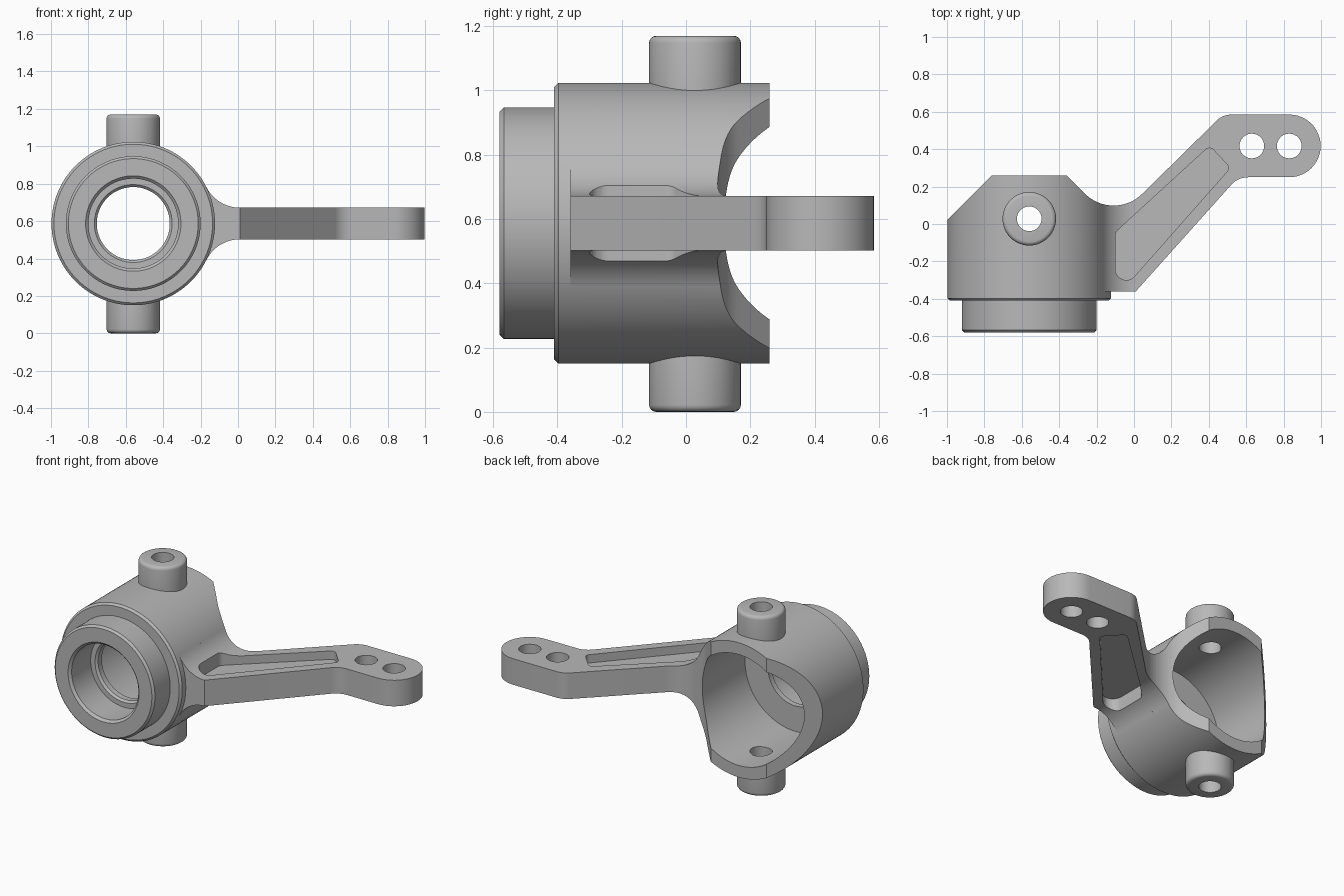
import bpy, bmesh
from math import sin, cos, tan, pi, atan2, radians
from mathutils import Vector

cube = bpy.data.objects.get("Cube")
if cube:
    bpy.data.objects.remove(cube, do_unlink=True)

AX, AZ = -0.56, 0.587          # housing axis
PIN_Y = 0.028                  # pivot pin position
ARM_HALF = 0.0845              # half thickness of the arm

metal = bpy.data.materials.new("grey_metal")
metal.use_nodes = True
grey = (0.48, 0.48, 0.48, 1)
metal.diffuse_color = grey
metal.node_tree.nodes["Principled BSDF"].inputs["Base Color"].default_value = grey


def finish(name, bm):
    """Turn all faces outward and make the object."""
    bm.normal_update()
    bmesh.ops.recalc_face_normals(bm, faces=bm.faces[:])
    if bm.calc_volume(signed=True) < 0:
        bmesh.ops.reverse_faces(bm, faces=bm.faces[:])
    mesh = bpy.data.meshes.new(name)
    bm.to_mesh(mesh)
    bm.free()
    mesh.materials.append(metal)
    obj = bpy.data.objects.new(name, mesh)
    bpy.context.scene.collection.objects.link(obj)
    return obj


def lathe(name, profile, axis, centre, seg=96):
    """Capped solid of revolution from (radius, height) points."""
    bm = bmesh.new()
    rings = []
    for r, h in profile:
        ring = []
        for i in range(seg):
            a = 2 * pi * (i + 0.5) / seg
            u, v = centre[0] + r * cos(a), centre[1] + r * sin(a)
            ring.append(bm.verts.new((u, h, v) if axis == "y" else (u, v, h)))
        rings.append(ring)
    for lo, hi in zip(rings, rings[1:]):
        for i in range(seg):
            j = (i + 1) % seg
            bm.faces.new((lo[i], lo[j], hi[j], hi[i]))
    bm.faces.new(rings[0])
    bm.faces.new(rings[-1])
    return finish(name, bm)


def prism(name, outline, axis, lo, hi):
    """Extrude a flat outline along y or z."""
    bm = bmesh.new()
    place = (lambda p, h: (p[0], h, p[1])) if axis == "y" else (lambda p, h: (p[0], p[1], h))
    a = [bm.verts.new(place(p, lo)) for p in outline]
    b = [bm.verts.new(place(p, hi)) for p in outline]
    bm.faces.new(a)
    bm.faces.new(b)
    for i in range(len(a)):
        j = (i + 1) % len(a)
        bm.faces.new((a[i], a[j], b[j], b[i]))
    return finish(name, bm)


def rounded(corners, steps=12):
    """Outline from (x, y, fillet radius) corners."""
    out = []
    for i, (x, y, r) in enumerate(corners):
        p = Vector((x, y))
        if r == 0:
            out.append(p)
            continue
        a = (Vector(corners[i - 1][:2]) - p).normalized()
        b = (Vector(corners[(i + 1) % len(corners)][:2]) - p).normalized()
        half = a.angle(b) / 2
        c = p + (a + b).normalized() * (r / sin(half))
        u, v = p + a * (r / tan(half)) - c, p + b * (r / tan(half)) - c
        start = atan2(u.y, u.x)
        sweep = (atan2(v.y, v.x) - start + pi) % (2 * pi) - pi
        for k in range(steps + 1):
            t = start + sweep * k / steps
            out.append(c + Vector((cos(t), sin(t))) * r)
    return out


def volume(mesh):
    bm = bmesh.new()
    bm.from_mesh(mesh)
    result = bm.calc_volume()
    bm.free()
    return result


def combine(target, tool, operation):
    """Boolean with the first solver that gives a sound solid."""
    before = volume(target.data)
    mod = target.modifiers.new("combine", "BOOLEAN")
    mod.operation, mod.object = operation, tool
    for solver in ("EXACT", "MANIFOLD", "FLOAT"):
        mod.solver = solver
        bpy.context.view_layer.update()
        depsgraph = bpy.context.evaluated_depsgraph_get()
        mesh = bpy.data.meshes.new_from_object(target.evaluated_get(depsgraph))
        if volume(mesh) > 0.2 * before:
            target.data = mesh
            break
    target.modifiers.clear()
    bpy.data.objects.remove(tool, do_unlink=True)


# Housing barrel with front collar
knuckle = lathe("steering_knuckle", [
    (0.347, -0.58), (0.36, -0.567), (0.36, -0.41), (0.424, -0.41),
    (0.437, -0.397), (0.437, 0.26)], "y", (AX, AZ), 128)

# Vertical pivot pins with rounded ends
rim = [(0.143 - 0.022 * (1 - sin(t)), 0.022 * (1 - cos(t)))
       for t in (k * pi / 8 for k in range(5))]
pins = lathe("pivot_pins", rim + [(r, 1.17 - h) for r, h in reversed(rim)],
             "z", (AX, PIN_Y), 64)
combine(knuckle, pins, "UNION")

# Arm: side profile flaring into the barrel, trimmed by its plan outline
flare = [(1.1, ARM_HALF)]
for k in range(17):
    t = radians(-90 - 63.4 * k / 16)
    flare.append((0.01 + 0.2 * cos(t), ARM_HALF + 0.2 + 0.2 * sin(t)))
flare.append((-0.25, 0.172))
arm = prism("steering_arm", [(x, AZ + h) for x, h in flare]
            + [(x, AZ - h) for x, h in reversed(flare)], "y", -0.5, 0.8)
plan = rounded([
    (-0.4, -0.36, 0), (0.01, -0.36, 0), (0.556, 0.25, 0.12),
    (0.998, 0.25, 0.1673), (0.998, 0.585, 0.1673), (0.475, 0.585, 0.12),
    (0.0, 0.14, 0), (-0.4, 0.4, 0)])
combine(arm, prism("arm_plan", plan, "z", 0.1, 1.1), "INTERSECT")
combine(knuckle, arm, "UNION")

# Slanted rear corners, the arm side sweeping into the arm
cuts = [
    [(-1.2, -0.18), (-0.66, 0.36), (-0.66, 0.8), (-1.2, 0.8)],
    rounded([(-0.5, 0.4, 0), (-0.11, 0.01, 0.217), (0.475, 0.585, 0),
             (0.6, 0.708, 0), (0.6, 0.9, 0), (-0.5, 0.9, 0)], 20)]
for outline in cuts:
    combine(knuckle, prism("rear_cut", outline, "z", -0.2, 1.4), "DIFFERENCE")

# Stepped bearing bore and rear cavity
bore = lathe("bore", [
    (0.255, -0.7), (0.255, -0.58), (0.24, -0.565), (0.24, -0.37), (0.208, -0.37),
    (0.195, -0.357), (0.195, -0.32), (0.36, -0.32), (0.36, 0.5)], "y", (AX, AZ), 128)
combine(knuckle, bore, "DIFFERENCE")

# Holes through the pins and the arm end
for x, y in ((AX, PIN_Y), (0.63, 0.417), (0.83, 0.417)):
    combine(knuckle, lathe("hole", [(0.066, -0.2), (0.066, 1.4)], "z", (x, y), 48),
            "DIFFERENCE")

# Lightening pockets above and below the arm web
pocket = rounded([
    (-0.1, -0.045, 0.05), (-0.1, -0.3, 0.06), (-0.015, -0.3, 0.06),
    (0.515, 0.3, 0.03), (0.405, 0.418, 0.03)], 8)
for lo, hi in ((AZ + 0.03, 1.0), (0.17, AZ - 0.03)):
    combine(knuckle, prism("pocket", pocket, "z", lo, hi), "DIFFERENCE")

# Smooth curved walls, keep machined edges crisp
knuckle.data.shade_smooth()
knuckle.data.set_sharp_from_angle(angle=radians(25))
